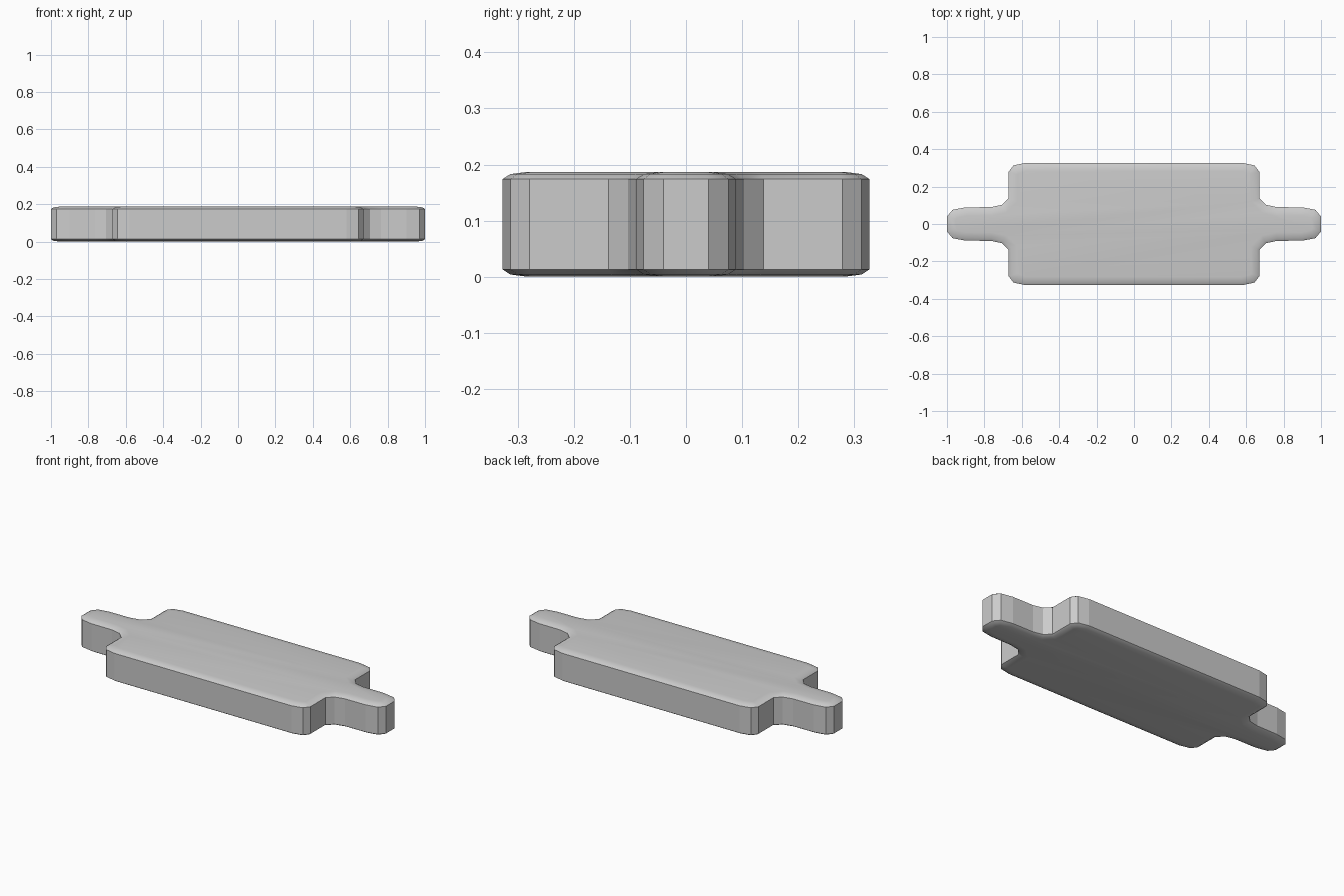
import bpy, bmesh
from mathutils import Vector

if "Cube" in bpy.data.objects:
    bpy.data.objects.remove(bpy.data.objects["Cube"])

# One quarter of the plate outline: end tab, fillet, body corner
quarter = [(1.0, 0.04), (0.97, 0.076), (0.90, 0.089), (0.765, 0.090),
           (0.705, 0.103), (0.67, 0.138), (0.67, 0.279), (0.645, 0.313),
           (0.58, 0.327)]
right = [(x, -y) for x, y in reversed(quarter)] + quarter
outline = [Vector(p) for p in right] + [Vector((-x, -y)) for x, y in right]


def inset(points, d):
    """Mitred inward offset of a counter-clockwise outline."""
    result = []
    for i, p in enumerate(points):
        a = (p - points[i - 1]).normalized()
        b = (points[(i + 1) % len(points)] - p).normalized()
        na, nb = Vector((-a.y, a.x)), Vector((-b.y, b.x))
        result.append(p + (na + nb) * d / (1 + na.dot(nb)))
    return result


# Rounded edge section: (inset, height), bottom to top
H = 0.187
section = [(0.045, 0.0), (0.014, 0.004), (0.0, 0.013)]
section += [(d, H - z) for d, z in reversed(section)]

bm = bmesh.new()
rings = [[bm.verts.new((p.x, p.y, z)) for p in inset(outline, d)]
         for d, z in section]
n = len(outline)
for k in range(len(rings) - 1):
    low, high = rings[k], rings[k + 1]
    for i in range(n):
        j = (i + 1) % n
        f = bm.faces.new((low[i], low[j], high[j], high[i]))
        f.smooth = k != 2          # upright walls stay faceted
for ring in (rings[0][::-1], rings[-1]):
    bm.faces.new(ring).smooth = True

# Crisp border between the walls and the crowned faces
for e in bm.edges:
    e.smooth = all(f.smooth for f in e.link_faces)

mesh = bpy.data.meshes.new("tabbed_plate")
bm.to_mesh(mesh)
bm.free()
plate = bpy.data.objects.new("tabbed_plate", mesh)
bpy.context.collection.objects.link(plate)
